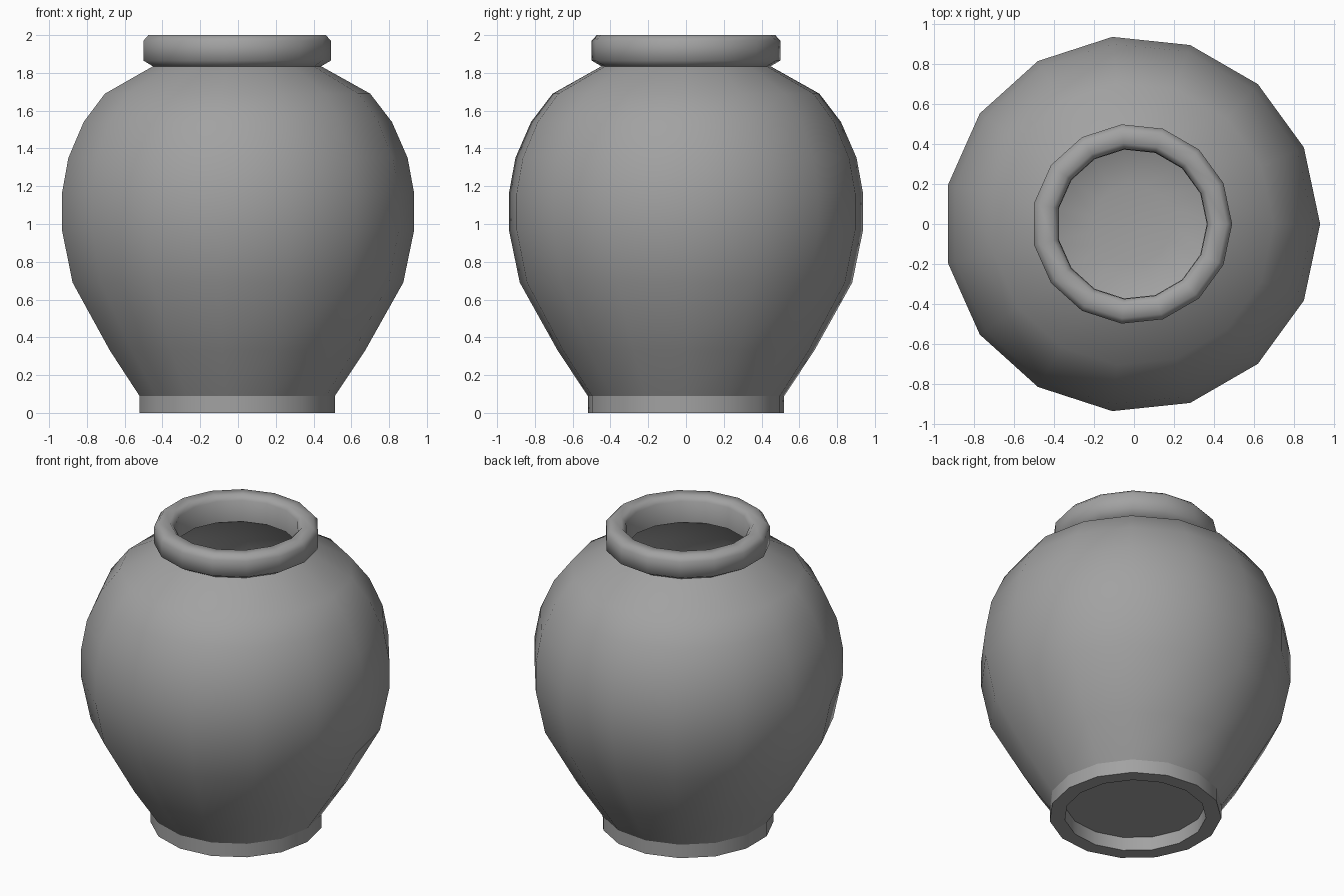
import bpy, bmesh, math

if "Cube" in bpy.data.objects:
    bpy.data.objects.remove(bpy.data.objects["Cube"], do_unlink=True)

SIDES = 15
CENTRE_X = -0.01

clay = bpy.data.materials.new("grey clay")
clay.use_nodes = True
grey = (0.36, 0.36, 0.36, 1)
clay.diffuse_color = grey
clay.node_tree.nodes["Principled BSDF"].inputs["Base Color"].default_value = grey


def lathe(name, profile, angle, cap_end=False):
    """Turn a (radius, height) profile, listed outside-up, about the z axis."""
    bm = bmesh.new()
    rings = []
    for r, z in profile:
        turns = [2 * math.pi * i / SIDES for i in range(SIDES)]
        rings.append([bm.verts.new((r * math.cos(t), r * math.sin(t), z)) for t in turns])
    for low, high in zip(rings, rings[1:]):
        for i in range(SIDES):
            j = (i + 1) % SIDES
            bm.faces.new((low[i], low[j], high[j], high[i]))
    if cap_end:
        bm.faces.new(rings[-1])
    mesh = bpy.data.meshes.new(name)
    bm.to_mesh(mesh)
    bm.free()
    mesh.materials.append(clay)
    obj = bpy.data.objects.new(name, mesh)
    obj.location.x = CENTRE_X
    bpy.context.collection.objects.link(obj)
    bpy.ops.object.select_all(action="DESELECT")
    obj.select_set(True)
    bpy.context.view_layer.objects.active = obj
    bpy.ops.object.shade_smooth_by_angle(angle=math.radians(angle))
    return obj


# Rounded outer wall
wall = [(0.523, 0.09), (0.683, 0.33), (0.885, 0.69), (0.943, 0.97), (0.943, 1.16),
        (0.908, 1.35), (0.825, 1.54), (0.71, 1.69), (0.45, 1.835)]
lathe("jar_body", wall, 50)

# Hollow inside, following the wall down to the floor
inside = [(0.375, 1.83)] + [(r - 0.06, z) for r, z in reversed(wall[1:-1])]
inside += [(0.44, 0.16), (0.2, 0.12)]
lathe("jar_inside", inside, 50, cap_end=True)

# Thick rounded rim
lathe("jar_rim", [(0.45, 1.835), (0.502, 1.865), (0.502, 1.97), (0.475, 2.0),
                  (0.405, 2.0), (0.378, 1.97), (0.375, 1.83)], 62)

# Foot ring with recessed underside
foot = lathe("jar_foot", [(0.43, 0.09), (0.43, 0), (0.523, 0), (0.523, 0.09)], 30)
base = lathe("jar_base", [(0.44, 0.09), (0.43, 0.09)], 30, cap_end=True)
base.data.flip_normals()
